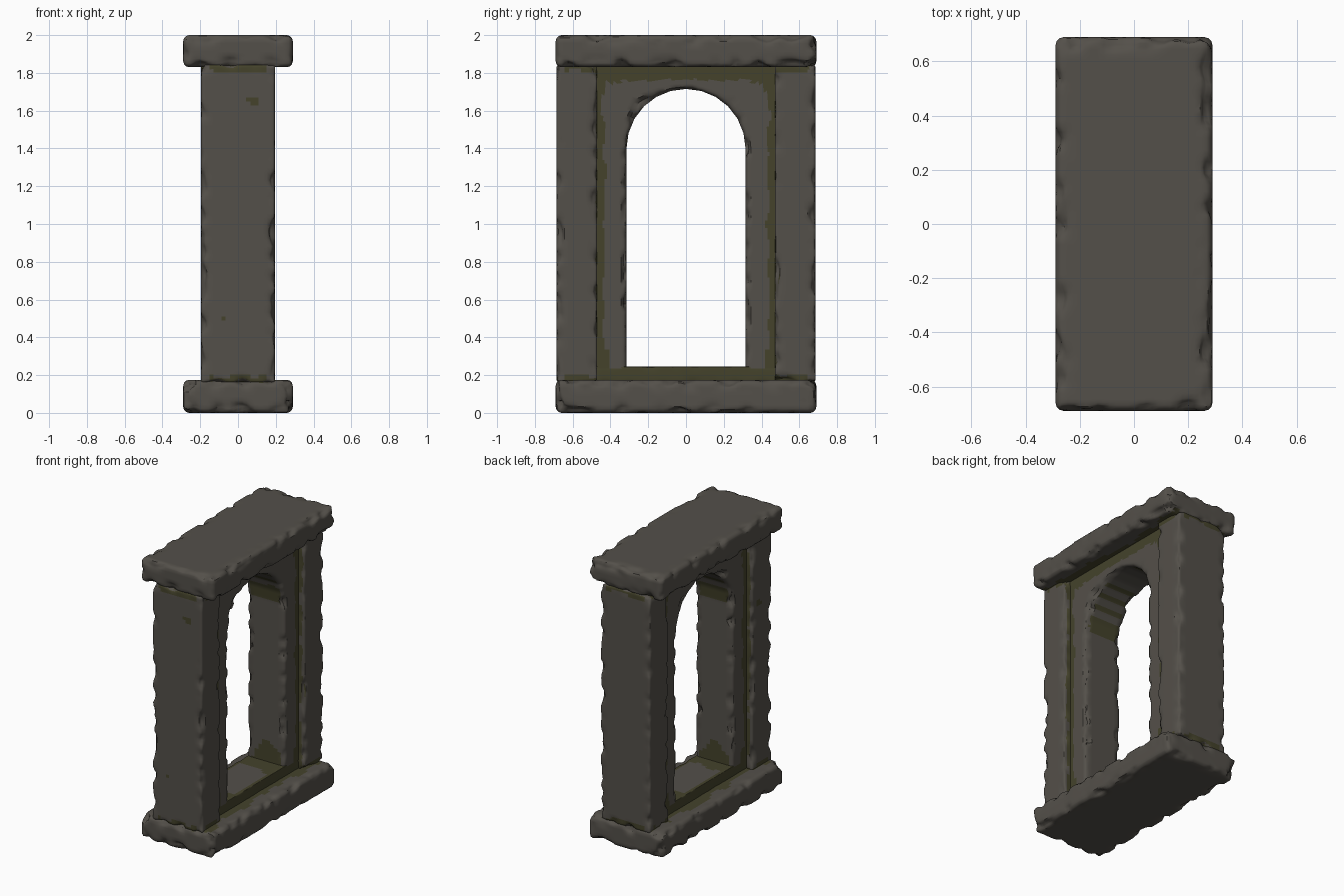
import bpy, bmesh, math
from mathutils import Vector, noise

if "Cube" in bpy.data.objects:
    bpy.data.objects.remove(bpy.data.objects["Cube"])


def material(name, rgb):
    m = bpy.data.materials.new(name)
    m.diffuse_color = (*rgb, 1)
    m.use_nodes = True
    m.node_tree.nodes["Principled BSDF"].inputs["Base Color"].default_value = m.diffuse_color
    return m


STONE = material("grey stone", (0.088, 0.080, 0.068))
MOSS = material("dark moss", (0.058, 0.055, 0.024))


def wobble(p, scale=9):
    return noise.noise(Vector(p) * scale)


def finish(bm, name, moss_rule):
    """Paint mossy faces by rule and make the object."""
    bmesh.ops.recalc_face_normals(bm, faces=bm.faces[:])
    bm.normal_update()
    for f in bm.faces:
        f.material_index = int(bool(moss_rule(f.calc_center_median(), f.normal)))
    me = bpy.data.meshes.new(name)
    bm.to_mesh(me)
    bm.free()
    me.materials.append(STONE)
    me.materials.append(MOSS)
    ob = bpy.data.objects.new(name, me)
    bpy.context.collection.objects.link(ob)
    bpy.ops.object.select_all(action='DESELECT')
    ob.select_set(True)
    bpy.context.view_layer.objects.active = ob
    bpy.ops.object.shade_smooth_by_angle(angle=math.radians(40))
    return ob


def rough_box(name, lo, hi, bevel, chip, moss_rule, cell=0.022):
    """Bevelled block, cut into a fine grid, with chipped edges."""
    lo, hi = Vector(lo), Vector(hi)
    mid, half = (lo + hi) / 2, (hi - lo) / 2
    bm = bmesh.new()
    bmesh.ops.create_cube(bm, size=2)
    for v in bm.verts:
        v.co = Vector([mid[i] + v.co[i] * half[i] for i in range(3)])
    bmesh.ops.bevel(bm, geom=bm.edges[:], offset=bevel, segments=3,
                    profile=0.5, affect='EDGES')
    for a in range(3):
        n = max(2, round(2 * half[a] / cell))
        normal = Vector([float(i == a) for i in range(3)])
        for k in range(1, n):
            co = mid.copy()
            co[a] = lo[a] + 2 * half[a] * k / n
            bmesh.ops.bisect_plane(bm, geom=bm.verts[:] + bm.edges[:] + bm.faces[:],
                                   plane_co=co, plane_no=normal, dist=1e-5)
    reach = bevel + 0.025
    for v in bm.verts:
        d = [half[i] - abs(v.co[i] - mid[i]) for i in range(3)]
        w = max(0, 1 - sorted(d)[1] / reach)
        amount = chip * w * max(0, wobble(v.co, 13) + 0.08)
        for i in range(3):
            if d[i] < reach:
                v.co[i] -= math.copysign(amount, v.co[i] - mid[i])
    return finish(bm, name, moss_rule)


# Base and top slabs: moss gathers where they meet the wall and pillars
def slab_moss(c, n):
    inner = (c.z > 0.16 and n.z > 0.8) if c.z < 1 else (c.z < 1.85 and n.z < -0.8)
    edge = 0.20 if abs(c.y) < 0.47 else 0.21
    return inner and abs(c.x) < edge + 0.05 * wobble(c) and abs(c.y) < 0.68


rough_box("base_slab", (-0.29, -0.69, 0), (0.29, 0.69, 0.175), 0.032, 0.045, slab_moss)
rough_box("top_slab", (-0.29, -0.69, 1.83), (0.29, 0.69, 2.0), 0.032, 0.045, slab_moss)


# Side pillars: thin moss lines at both ends, mossy inner corners
def pillar_moss(c, n):
    if n.y * c.y < 0 and abs(n.y) > 0.8:
        return abs(c.x) < 0.17 + 0.03 * wobble(c)
    end = min(c.z - 0.175, 1.83 - c.z)
    along = abs(c.x) < 0.15 if abs(n.y) > 0.7 else abs(c.y) < 0.65
    return (along and end < 0.022 + 0.02 * wobble(c)) or wobble(c, 7) > 0.72


for label, s in (("front", -1), ("back", 1)):
    y0, y1 = sorted((0.47 * s, 0.685 * s))
    rough_box(label + "_pillar", (-0.195, y0, 0.16), (0.195, y1, 1.845),
              0.013, 0.032, pillar_moss)


# Sill under the opening
def sill_moss(c, n):
    if n.z > 0.7:
        return abs(c.y) > 0.20 + 0.08 * wobble(c) or abs(c.x) > 0.13
    return True


rough_box("opening_sill", (-0.146, -0.48, 0.165), (0.146, 0.48, 0.245),
          0.004, 0.006, sill_moss)

# Arched wall: matching points on the opening and on the outer frame
R, SPRING, SEGS, T = 0.315, 1.4, 12, 0.146
OY, OZ = 0.48, 0.44
keys = [((R, 0.235), (OY, 0.235))]
for i in range(SEGS + 1):
    a = math.pi * i / SEGS
    c, s = math.cos(a), math.sin(a)
    if abs(abs(c) - s) < 0.01:
        out = (math.copysign(OY, c), SPRING + OZ)
    else:
        k = min(OY / max(abs(c), 1e-6), OZ / max(s, 1e-6))
        out = (c * k, SPRING + s * k)
    keys.append(((c * R, SPRING + s * R), out))
keys.append(((-R, 0.235), (-OY, 0.235)))

path = []
for j, (k0, k1) in enumerate(zip(keys, keys[1:])):
    steps = 58 if j in (0, len(keys) - 2) else 5
    for q in range(steps):
        t = q / steps
        path.append([Vector(k0[m]).lerp(Vector(k1[m]), t) for m in (0, 1)])
path.append([Vector(p) for p in keys[-1]])

# cross-section as (share of the way outwards, x), running round the wall
side = [(0, 0.03 * i) for i in range(5)] + [(0.02, 0.134), (0.05, 0.142)]
side += [(0.1 + 0.9 * i / 12, T) for i in range(13)]
section = [(u, -x) for u, x in side[:0:-1]] + side

bm = bmesh.new()
rings = []
for inner, outer in path:
    ring = []
    for u, x in section:
        p = inner.lerp(outer, u)
        co = Vector((x, p.x, p.y))
        if abs(x) > 0.11 and u < 0.15:      # chipped opening edge
            dent = 0.04 * max(0, wobble(co, 13) + 0.05)
            co.x -= math.copysign(dent, x)
            if 0 < u < 0.1:
                p = inner.lerp(outer, u + dent * 3)
                co.y, co.z = p.x, p.y
        ring.append(bm.verts.new(co))
    rings.append(ring)
n = len(section)
for a, b in zip(rings, rings[1:]):
    for i in range(n):
        bm.faces.new((a[i], a[(i + 1) % n], b[(i + 1) % n], b[i]))
bm.faces.new(rings[0])
bm.faces.new(rings[-1])


def wall_moss(c, n):
    w = wobble(c, 8)
    if abs(n.x) > 0.75:                     # border along the frame
        dy, dz = 0.47 - abs(c.y), 1.83 - c.z
        corner = 0.022 if dy < 0.14 and dz < 0.14 else 0
        low = 0.03 if c.z < 0.34 else 0
        return dy < 0.036 + corner + low + 0.025 * w or dz < 0.066 + corner + 0.03 * w
    if abs(c.x) > 0.115:
        return False
    if c.z < SPRING:                        # foot of the jambs
        return c.z < 0.40 - abs(c.x) * 0.9 + 0.08 * w
    a = math.atan2(c.z - SPRING, abs(c.y)) / (math.pi / SEGS)
    return a < 1.6 + w or (a < 5 and a % 1 < 0.4)


finish(bm, "arched_wall", wall_moss)
